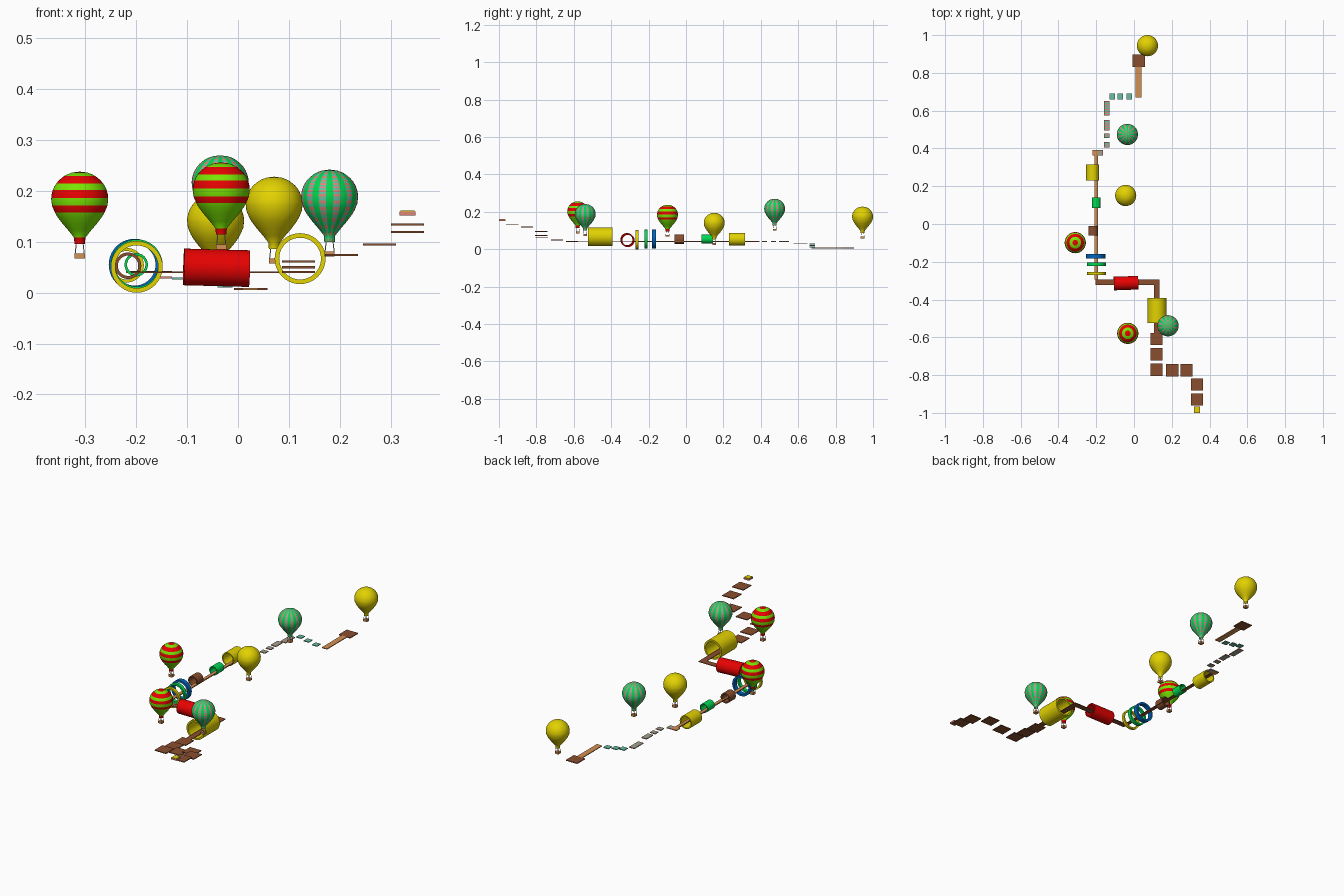
import bpy, bmesh, math
from mathutils import Vector

if "Cube" in bpy.data.objects:
    bpy.data.objects.remove(bpy.data.objects["Cube"])


def lin(c):
    return tuple((v / 255 / 12.92) if v < 11 else ((v / 255 + 0.055) / 1.055) ** 2.4 for v in c) + (1,)


COLOURS = {
    "red": (236, 2, 2), "lime": (120, 228, 2), "green": (2, 216, 82),
    "pink": (222, 132, 118), "yellow": (226, 210, 2), "brown": (138, 78, 46),
    "tan": (212, 144, 84), "blue": (2, 100, 188), "teal": (104, 190, 164),
    "rope_grey": (200, 200, 196),
}
MATS = {}
for n, c in COLOURS.items():
    MATS[n] = bpy.data.materials.new(n)
    MATS[n].diffuse_color = lin(c)


def finish(bm, name, colours, loc, rot=(0, 0, 0), smooth=False):
    bmesh.ops.recalc_face_normals(bm, faces=bm.faces)
    me = bpy.data.meshes.new(name)
    bm.to_mesh(me)
    bm.free()
    for c in colours:
        me.materials.append(MATS[c])
    ob = bpy.data.objects.new(name, me)
    bpy.context.collection.objects.link(ob)
    ob.location, ob.rotation_euler = loc, rot
    if smooth:
        bpy.ops.object.select_all(action='DESELECT')
        ob.select_set(True)
        bpy.context.view_layer.objects.active = ob
        bpy.ops.object.shade_smooth_by_angle(angle=math.radians(40))
    return ob


def box(name, colour, x0, x1, y0, y1, z0, z1):
    bm = bmesh.new()
    bmesh.ops.create_cube(bm, size=1)
    bmesh.ops.scale(bm, vec=(x1 - x0, y1 - y0, z1 - z0), verts=bm.verts)
    return finish(bm, name, [colour], ((x0 + x1) / 2, (y0 + y1) / 2, (z0 + z1) / 2))


def lathe(bm, profile, seg, closed, rule=lambda row, col: 0):
    rings = [[bm.verts.new((r * math.cos(2 * math.pi * k / seg), r * math.sin(2 * math.pi * k / seg), z))
              for k in range(seg)] if r > 0 else [bm.verts.new((0, 0, z))] for r, z in profile]
    for i in range(len(rings) if closed else len(rings) - 1):
        a, b = rings[i], rings[(i + 1) % len(rings)]
        for k in range(seg):
            j = (k + 1) % seg
            vs = [a[k], a[j], b[j], b[k]] if len(b) > 1 else [a[k], a[j], b[0]]
            bm.faces.new(vs).material_index = rule(i, k)


def tube(name, colour, loc, radius, length, wall, axis="y", twist=0.0, tilt=0.0):
    bm = bmesh.new()
    h = length / 2
    lathe(bm, [(radius, -h), (radius, h), (radius - wall, h), (radius - wall, -h)], 40, True)
    rot = (math.pi / 2, 0, twist) if axis == "y" else (0, math.pi / 2 + tilt, twist)
    return finish(bm, name, [colour], loc, rot, True)


# ---- balloons: heights measured from the underside of the basket
LOWER = [(0.029, 0.0105), (0.041, 0.011), (0.055, 0.022), (0.069, 0.034), (0.083, 0.0445),
         (0.091, 0.049), (0.104, 0.0545), (0.117, 0.056)]
UPPER = [0.1195, 0.127, 0.135, 0.141, 0.1475, 0.154, 0.162, 0.1655, 0.169, 0.171]
PROFILE = [(r, z) for z, r in LOWER] + \
          [(0.056 * math.sqrt(max(0, 1 - ((z - 0.117) / 0.054) ** 2)) if z < 0.171 else 0, z) for z in UPPER]
RED_BANDS = [(0.028, 0.042), (0.090, 0.105), (0.119, 0.136), (0.147, 0.163), (0.1685, 0.172)]


def banded(row, col):
    zm = (PROFILE[row][1] + PROFILE[row + 1][1]) / 2
    return int(any(a < zm < b for a, b in RED_BANDS))


# striped balloons: every profile step halved so the cross lines are finer
FINE = [PROFILE[0]]
for (r0, z0), (r1, z1) in zip(PROFILE, PROFILE[1:]):
    FINE += [((r0 + r1) / 2, (z0 + z1) / 2), (r1, z1)]


def wedged(row, col):
    # green wedges between pink wedges that carry teal cross lines
    if ((col + 1) // 2) % 2 == 0:
        return 0
    return 2 if row % 2 else 1


def balloon(name, colours, rule, x, y, z, profile=PROFILE):
    bm = bmesh.new()
    lathe(bm, profile, 48, False, rule)
    finish(bm, name + "_envelope", colours, (x, y, z), smooth=True)
    box(name + "_basket", "tan", x - .01, x + .01, y - .01, y + .01, z, z + .01)
    # four ropes from basket corners to the neck
    bm = bmesh.new()
    for sx in (-1, 1):
        for sy in (-1, 1):
            a, b = Vector((sx * .009, sy * .009, .009)), Vector((sx * .0065, sy * .0065, .031))
            m = (b - a).to_track_quat('Z', 'Y').to_matrix().to_4x4()
            m.translation = (a + b) / 2
            bmesh.ops.create_cone(bm, cap_ends=True, segments=6, radius1=.001, radius2=.001,
                                  depth=(b - a).length, matrix=m)
    finish(bm, name + "_ropes", ["rope_grey"], (x, y, z))


plain = lambda row, col: 0
STRIPES = ["green", "pink", "teal"]
balloon("banded_balloon_left", ["lime", "red"], banded, -.311, -.099, .067)
balloon("banded_balloon_front", ["lime", "red"], banded, -.033, -.579, .085)
balloon("striped_balloon_back", STRIPES, wedged, -.035, .474, .099, FINE)
balloon("striped_balloon_front", STRIPES, wedged, .180, -.539, .071, FINE)
balloon("yellow_balloon_middle", ["yellow"], plain, -.044, .151, .024)
balloon("yellow_balloon_back", ["yellow"], plain, .071, .944, .057)

# ---- stepping platforms
T = 0.004
for i, (x, y, z) in enumerate([(.333, -.929, .134), (.333, -.85, .119), (.278, -.774, .095),
                               (.203, -.774, .074), (.119, -.771, .061), (.119, -.69, .05),
                               (.119, -.609, .041), (.025, .865, .007)]):
    box(f"platform_{i + 1}", "brown", x - .0325, x + .0325, y - .0325, y + .0325, z - T / 2, z + T / 2)

# ---- start block
box("start_block", "pink", .317, .349, -1, -.966, .152, .160)
box("start_block_top", "yellow", .319, .347, -.998, -.968, .160, .1615)

# ---- continuous walkway: brown deck, tan top on the later part
Z0, Z1 = .039, .042
box("walkway_front", "brown", .105, .135, -.577, -.323, Z0, Z1)
box("walkway_cross", "brown", -.205, .135, -.323, -.293, Z0, Z1)
box("walkway_rings", "brown", -.210, -.190, -.293, -.01, Z0, Z1)
box("walkway_tunnels", "brown", -.210, -.190, -.01, .363, Z0, Z1)
box("walkway_tunnels_top", "tan", -.208, -.192, -.29, .363, Z1, Z1 + .001)
box("walkway_turn", "tan", -.220, -.190, .363, .393, Z0, Z1 + .001)


# ---- striped tiles: alternating pink and teal strips along the tile
def striped_tile(name, x0, x1, y0, y1, z, along):
    bm = bmesh.new()
    a, b = (y0, y1) if along == "y" else (x0, x1)
    n = 2 * max(2, round((b - a) / .014)) + 1
    for k in range(n):
        p, q = a + (b - a) * k / n, a + (b - a) * (k + 1) / n
        bx = (x0, x1, p, q) if along == "y" else (p, q, y0, y1)
        new = bmesh.ops.create_cube(bm, size=1)["verts"]
        bmesh.ops.scale(bm, vec=(bx[1] - bx[0], bx[3] - bx[2], T), verts=new)
        bmesh.ops.translate(bm, vec=((bx[0] + bx[1]) / 2, (bx[2] + bx[3]) / 2, z), verts=new)
        for f in {f for v in new for f in v.link_faces}:
            f.material_index = k % 2
    finish(bm, name, ["pink", "teal"], (0, 0, 0))


striped_tile("striped_tile_turn", -.190, -.164, .363, .393, .041, "x")
for i, (y0, y1, z) in enumerate([(.406, .433, .041), (.454, .48, .041), (.496, .55, .041), (.575, .65, .03)]):
    striped_tile(f"striped_tile_{i + 1}", -.16, -.13, y0, y1, z, "y")
for i, (x0, z) in enumerate([(-.13, .028), (-.087, .02), (-.04, .012)]):
    box(f"teal_tile_{i + 1}", "teal", x0, x0 + .029, .66, .69, z - T / 2, z + T / 2)

# ---- final straight
box("final_walkway", "tan", .009, .039, .67, .833, .005, .009)

# ---- tunnels and hoops
tube("yellow_tunnel_front", "yellow", (.122, -.458, .067), .050, .13, .009)
tube("red_tunnel", "red", (-.042, -.313, .049), .036, .129, .007, "x", math.radians(2), math.radians(1.5))
tube("yellow_hoop", "yellow", (-.199, -.262, .051), .051, .014, .009)
tube("green_hoop", "green", (-.199, -.214, .054), .051, .018, .009)
tube("blue_hoop", "blue", (-.203, -.171, .055), .051, .023, .010)
tube("brown_tunnel", "brown", (-.216, -.036, .053), .026, .05, .006)
tube("green_tunnel", "green", (-.200, .112, .055), .023, .057, .005)
tube("yellow_tunnel_back", "yellow", (-.219, .273, .054), .034, .085, .006)

for m in bpy.data.materials:
    if m.users and not m.is_grease_pencil:
        m.use_nodes = True
        m.node_tree.nodes["Principled BSDF"].inputs["Base Color"].default_value = m.diffuse_color
